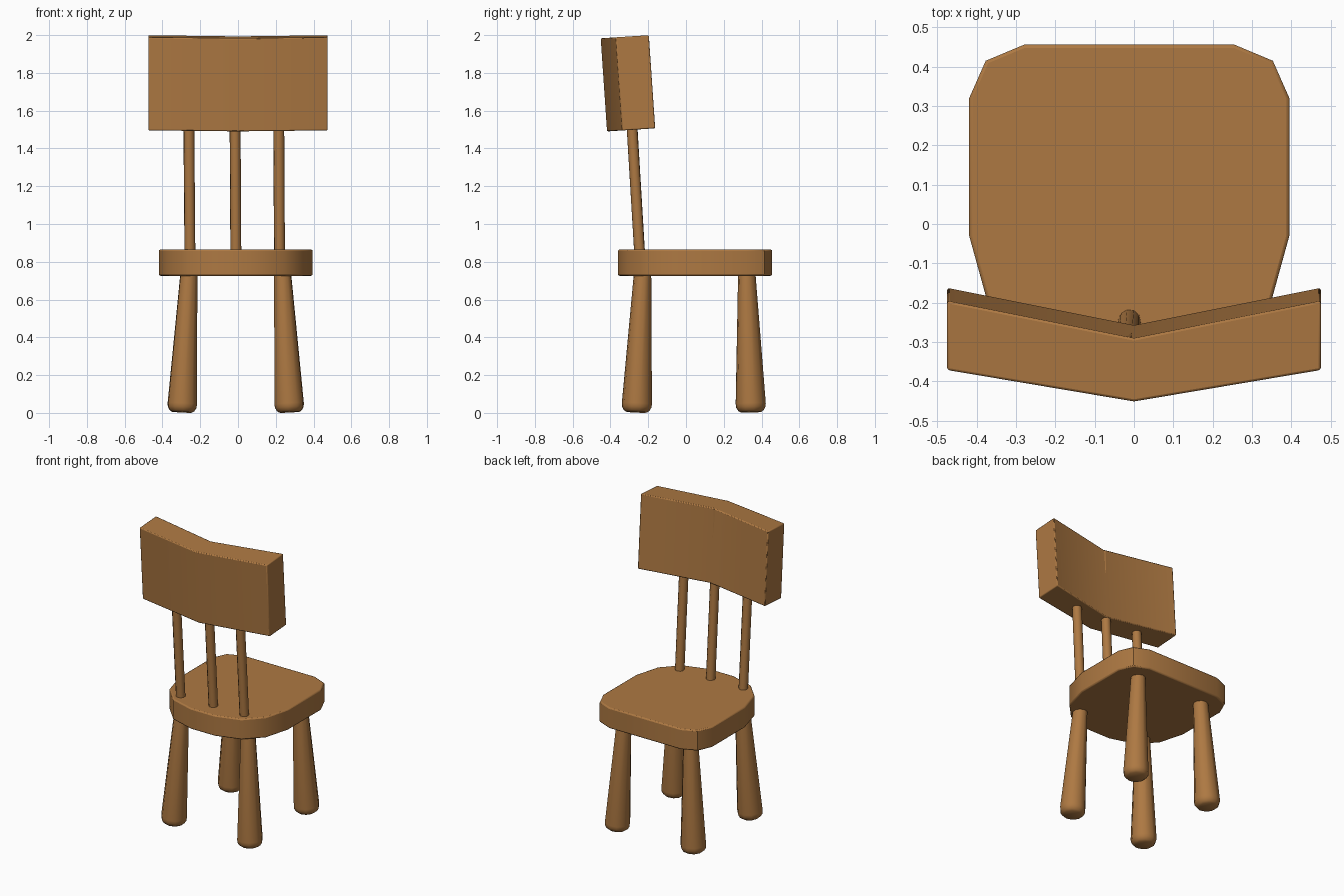
import bpy, bmesh, math
from mathutils import Vector

if "Cube" in bpy.data.objects:
    bpy.data.objects.remove(bpy.data.objects["Cube"])

wood = bpy.data.materials.new("wood")
wood.diffuse_color = (0.42, 0.19, 0.055, 1)
wood.use_nodes = True
wood.node_tree.nodes["Principled BSDF"].inputs["Base Color"].default_value = wood.diffuse_color


def finish(bm, name, bevel=0.0):
    bmesh.ops.recalc_face_normals(bm, faces=bm.faces)
    me = bpy.data.meshes.new(name)
    bm.to_mesh(me)
    bm.free()
    me.materials.append(wood)
    ob = bpy.data.objects.new(name, me)
    bpy.context.collection.objects.link(ob)
    if bevel:
        mod = ob.modifiers.new("soft_edges", 'BEVEL')
        mod.width, mod.segments = bevel, 2
        mod.limit_method, mod.angle_limit = 'ANGLE', math.radians(50)
    bpy.ops.object.select_all(action='DESELECT')
    ob.select_set(True)
    bpy.context.view_layer.objects.active = ob
    bpy.ops.object.shade_smooth_by_angle(angle=math.radians(40))
    return ob


def loft(name, rings, bevel=0.0):
    """Skin closed rings of points and cap both ends."""
    bm = bmesh.new()
    loops = [[bm.verts.new(p) for p in ring] for ring in rings]
    n = len(loops[0])
    for a, b in zip(loops, loops[1:]):
        for i in range(n):
            j = (i + 1) % n
            bm.faces.new((a[i], a[j], b[j], b[i]))
    bm.faces.new(loops[0])
    bm.faces.new(loops[-1])
    return finish(bm, name, bevel)


def rod(name, start, end, profile, sides):
    """Turned rod: profile holds (fraction along axis, radius)."""
    start, end = Vector(start), Vector(end)
    turn = (end - start).to_track_quat('Z', 'Y')
    rings = []
    for t, r in profile:
        centre = start.lerp(end, t)
        rings.append([centre + turn @ Vector((r * math.cos(2 * math.pi * i / sides),
                                              r * math.sin(2 * math.pi * i / sides), 0))
                      for i in range(sides)])
    return loft(name, rings)


# Seat: half outline mirrored about its own centre line
CX = -0.012
half = [(0.09, -0.36), (0.255, -0.31), (0.36, -0.20), (0.407, -0.03),
        (0.407, 0.32), (0.365, 0.415), (0.267, 0.456)]
outline = [(CX + x, y) for x, y in half] + [(CX - x, y) for x, y in reversed(half)]
loft("seat", [[(x, y, z) for x, y in outline] for z in (0.726, 0.865)], 0.008)

# Backrest: bent board leaning backwards
board = [(-0.475, -0.338), (0, -0.418), (0.475, -0.338),
         (0.475, -0.162), (0, -0.257), (-0.475, -0.162)]
lean = 0.068
loft("backrest", [[(x, y - lean * h, 1.49 + 0.065 * (y + 0.418) + h) for x, y in board]
                  for h in (0, 0.493)], 0.006)

# Spindles between seat and backrest
for side, xb, xt in (("left", -0.254, -0.264), ("middle", -0.011, -0.018), ("right", 0.22, 0.213)):
    rod(side + "_spindle", (xb, -0.241, 0.77), (xt, -0.314, 1.985), [(0, 0.029), (1, 0.029)], 10)

# Tapered, splayed legs with rounded feet
foot = [(0, 0.055), (0.012, 0.068), (0.035, 0.078), (0.06, 0.08), (1, 0.045)]
for sx, side in ((-1, "left"), (1, "right")):
    for row, yb, yt in (("front", -0.262, -0.229), ("rear", 0.344, 0.321)):
        rod(f"{row}_{side}_leg", (CX + sx * 0.285, yb, 0.004),
            (CX + sx * 0.247, yt, 0.76), foot, 10)
